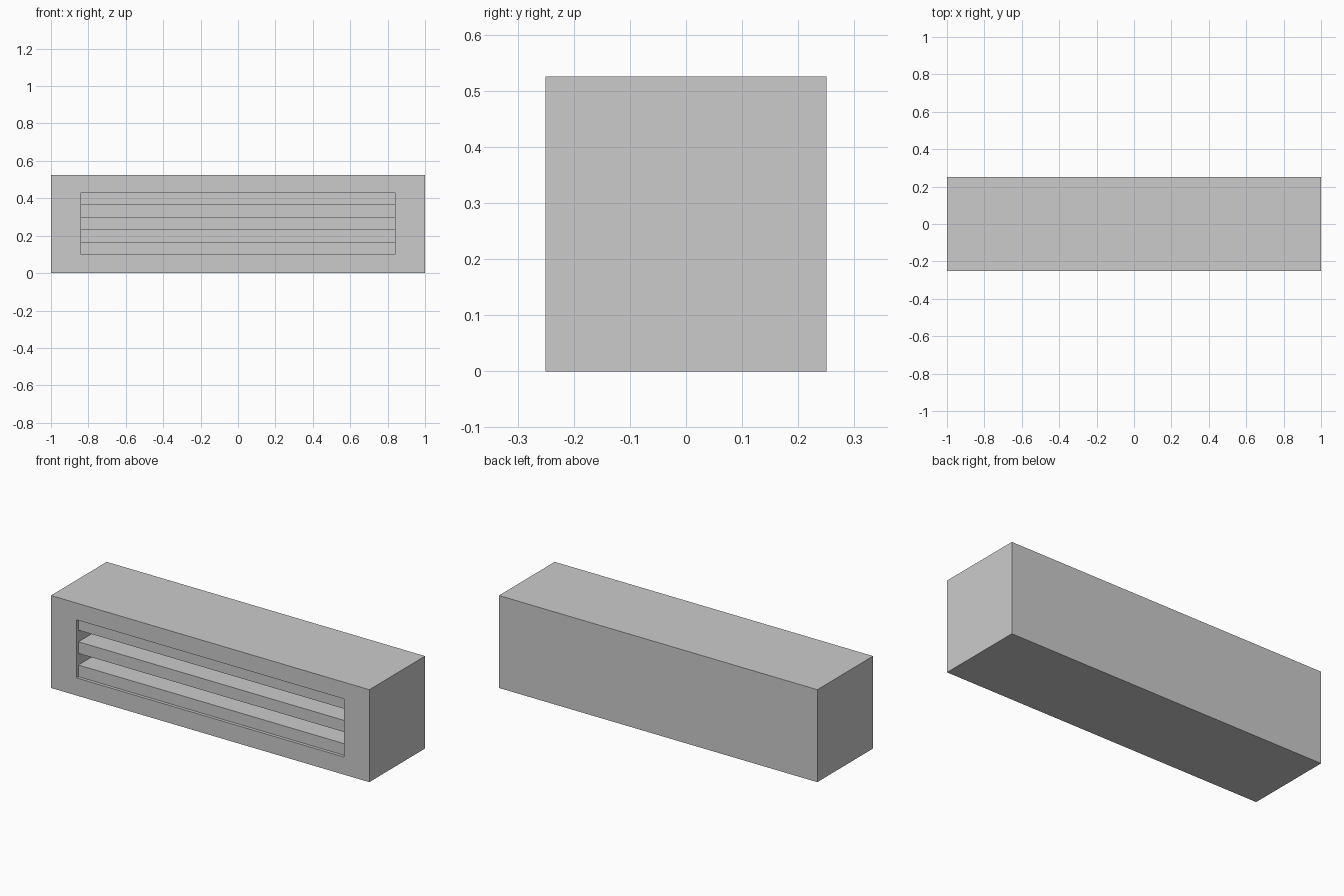
import bpy, bmesh

if "Cube" in bpy.data.objects:
    bpy.data.objects.remove(bpy.data.objects["Cube"])

LENGTH, DEPTH, HEIGHT = 2.0, 0.5, 0.525
FRONT = -DEPTH / 2
HALF_VENT = 0.84                       # half width of the vent opening
LEVELS = [0.10, 0.166, 0.232, 0.298, 0.364, 0.43]   # slat and slot edges
LIP = FRONT + 0.018                    # slat fronts sit just behind the face
SLOT_BACK = FRONT + 0.22               # back wall of the slots


def extrude_profile(name, points, half_width):
    """Solid made from a (y, z) outline stretched along x."""
    bm = bmesh.new()
    face = bm.faces.new([bm.verts.new((-half_width, y, z)) for y, z in points])
    new = bmesh.ops.extrude_face_region(bm, geom=[face])["geom"]
    verts = [g for g in new if isinstance(g, bmesh.types.BMVert)]
    bmesh.ops.translate(bm, verts=verts, vec=(2 * half_width, 0, 0))
    bmesh.ops.recalc_face_normals(bm, faces=bm.faces)
    mesh = bpy.data.meshes.new(name)
    bm.to_mesh(mesh)
    bm.free()
    obj = bpy.data.objects.new(name, mesh)
    bpy.context.collection.objects.link(obj)
    return obj


# Main casing
casing = extrude_profile("vent_casing", [
    (FRONT, 0), (-FRONT, 0), (-FRONT, HEIGHT), (FRONT, HEIGHT)], LENGTH / 2)

# Comb-shaped cutter: shallow recess with deep slots between the three slats
outline = [(FRONT - 0.1, LEVELS[0])]
for i in range(5):
    y = SLOT_BACK if i % 2 else LIP
    outline += [(y, LEVELS[i]), (y, LEVELS[i + 1])]
outline.append((FRONT - 0.1, LEVELS[-1]))
cutter = extrude_profile("vent_cutter", outline, HALF_VENT)
cutter.hide_render = True
cutter.display_type = 'WIRE'

cut = casing.modifiers.new("vent_opening", 'BOOLEAN')
cut.operation = 'DIFFERENCE'
cut.solver = 'EXACT'
cut.object = cutter
